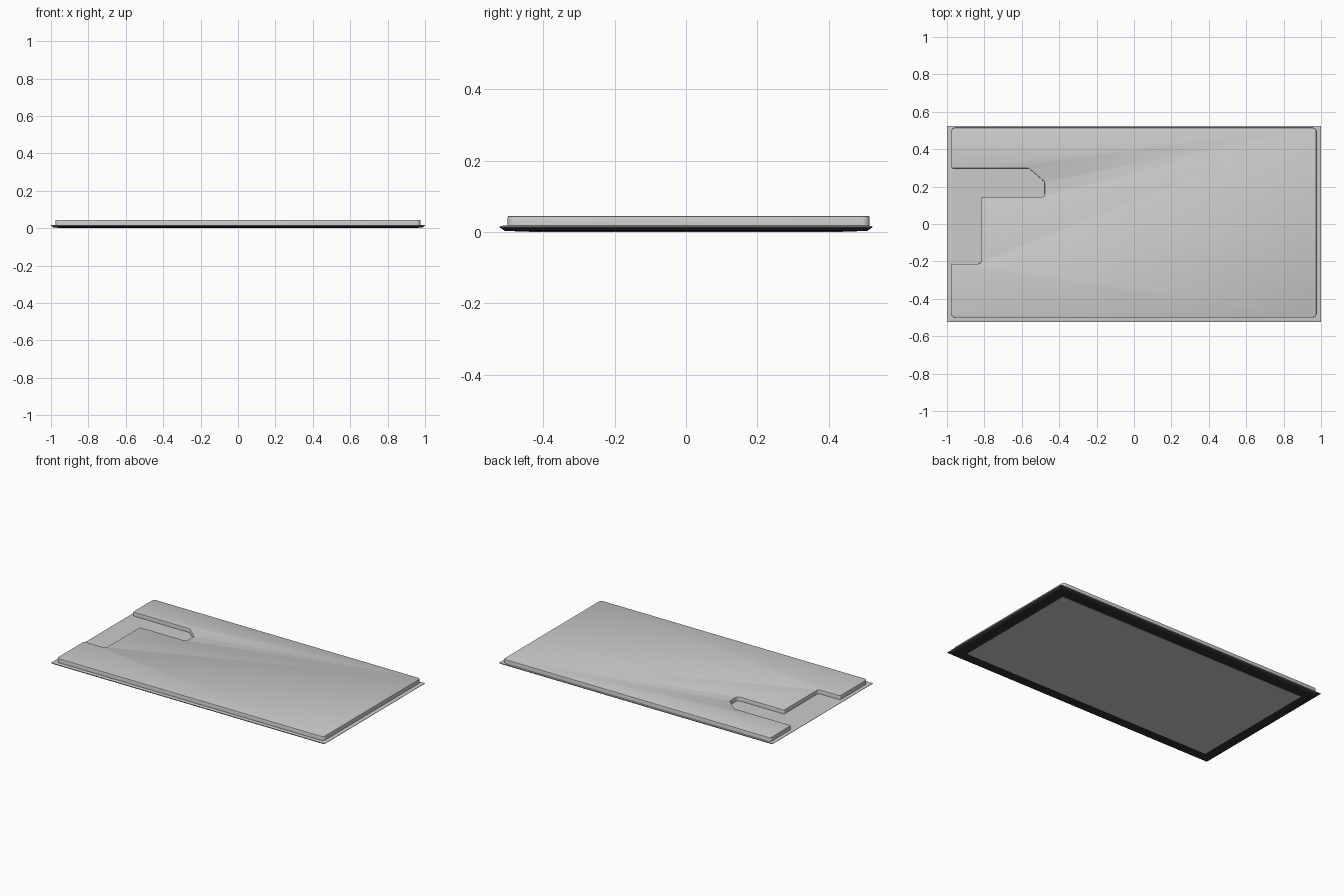
import bpy, bmesh, math
from mathutils import Vector

if "Cube" in bpy.data.objects:
    bpy.data.objects.remove(bpy.data.objects["Cube"])


def make_object(name, bm, color=None):
    bmesh.ops.recalc_face_normals(bm, faces=bm.faces)
    mesh = bpy.data.meshes.new(name)
    bm.to_mesh(mesh)
    bm.free()
    ob = bpy.data.objects.new(name, mesh)
    bpy.context.collection.objects.link(ob)
    if color:
        mat = bpy.data.materials.new(name + "_paint")
        mat.diffuse_color = color
        mat.use_nodes = True
        mat.node_tree.nodes["Principled BSDF"].inputs["Base Color"].default_value = mat.diffuse_color
        mesh.materials.append(mat)
    return ob


def stacked_rects(name, levels, closed=False, color=None):
    """Loft rectangles given as (half x, half y, z); closed makes a ring."""
    bm = bmesh.new()
    loops = [[bm.verts.new((sx * x, sy * y, z)) for sx, sy in
              ((-1, -1), (1, -1), (1, 1), (-1, 1))] for x, y, z in levels]
    pairs = list(zip(loops, loops[1:]))
    if closed:
        pairs.append((loops[-1], loops[0]))
    else:
        bm.faces.new(loops[0])
        bm.faces.new(loops[-1])
    for a, b in pairs:
        for i in range(4):
            j = (i + 1) % 4
            bm.faces.new((a[i], a[j], b[j], b[i]))
    return make_object(name, bm, color)


def rounded(points, steps=4):
    """Round each (x, y, radius) corner of an outline."""
    out = []
    for i, (x, y, r) in enumerate(points):
        p = Vector((x, y))
        a = (Vector(points[i - 1][:2]) - p).normalized()
        b = (Vector(points[(i + 1) % len(points)][:2]) - p).normalized()
        half = a.angle(b) / 2
        d = r / math.tan(half)
        center = p + (a + b).normalized() * (r / math.sin(half))
        start, end = p + a * d - center, p + b * d - center
        for k in range(steps + 1):
            v = start.lerp(end, k / steps).normalized() * r
            out.append(center + v)
    return out


# Flat core panel whose underside is the lowest face
stacked_rects("core_panel", [(0.917, 0.44, 0), (0.917, 0.44, 0.016)])

# Dark seal ring running round the underside
stacked_rects("seal_ring", [(0.917, 0.44, 0.001), (0.985, 0.508, 0.003),
                            (0.998, 0.521, 0.012), (0.917, 0.44, 0.012)],
              closed=True, color=(0.03, 0.03, 0.03, 1))

# Thin flange plate with a softly sloped rim
stacked_rects("flange", [(0.998, 0.521, 0.012), (1.0, 0.523, 0.014),
                         (1.0, 0.523, 0.016), (0.975, 0.512, 0.018)])

# Raised cover with the stepped notch cut from its left edge
outline = rounded([
    (-0.977, -0.5, 0.02), (0.975, -0.5, 0.02), (0.975, 0.515, 0.02),
    (-0.977, 0.515, 0.02), (-0.977, 0.298, 0.006), (-0.563, 0.298, 0.012),
    (-0.478, 0.225, 0.012), (-0.478, 0.144, 0.016), (-0.818, 0.144, 0.008),
    (-0.818, -0.213, 0.016), (-0.977, -0.213, 0.006)])
bm = bmesh.new()
face = bm.faces.new([bm.verts.new((p.x, p.y, 0.014)) for p in outline])
ext = bmesh.ops.extrude_face_region(bm, geom=[face])
bmesh.ops.translate(bm, vec=(0, 0, 0.031),
                    verts=[v for v in ext["geom"] if isinstance(v, bmesh.types.BMVert)])
top_edges = [e for e in bm.edges if all(v.co.z > 0.04 for v in e.verts)]
bmesh.ops.bevel(bm, geom=top_edges, offset=0.003, segments=2, profile=0.5, affect='EDGES')
cover = make_object("raised_cover", bm)
bpy.context.view_layer.objects.active = cover
cover.select_set(True)
bpy.ops.object.shade_smooth_by_angle(angle=math.radians(30))
